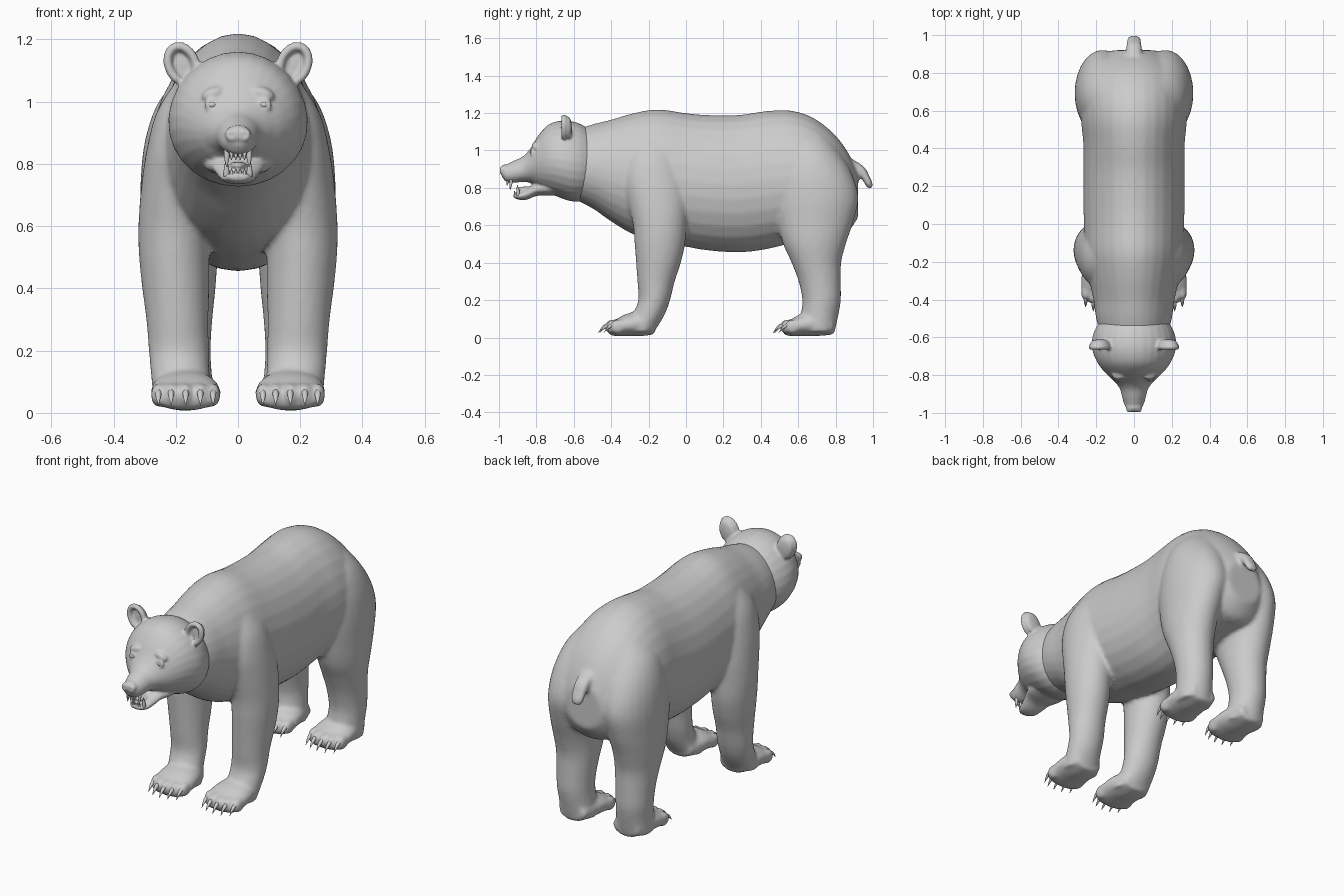
import bpy, bmesh, math
from mathutils import Matrix, Vector

cube = bpy.data.objects.get("Cube")
if cube:
    bpy.data.objects.remove(cube)

SIDES = (-1, 1)


def make_material(name, rgb):
    mat = bpy.data.materials.new(name)
    mat.use_nodes = True
    mat.diffuse_color = (*rgb, 1)
    mat.node_tree.nodes["Principled BSDF"].inputs["Base Color"].default_value = (*rgb, 1)
    return mat


grey = make_material("plain_grey", (0.6, 0.6, 0.6))


def smooth_rows(rows, steps=5):
    """Pass a smooth curve through a list of stations."""
    rows = [Vector(r) for r in rows]
    out = []
    for i in range(len(rows) - 1):
        p0, p1 = rows[max(i - 1, 0)], rows[i]
        p2, p3 = rows[i + 1], rows[min(i + 2, len(rows) - 1)]
        for j in range(steps):
            t = j / steps
            out.append(0.5 * (2 * p1 + (p2 - p0) * t + (2 * p0 - 5 * p1 + 4 * p2 - p3) * t ** 2
                              + (3 * p1 - p0 - 3 * p2 + p3) * t ** 3))
    return out + [rows[-1]]


def loft(bm, rows, axis, side=1, egg=0.0, count=28):
    """Skin oval rings; each station is (x, y, z, half width, half depth)."""
    rings = []
    for x, y, z, a, b in smooth_rows(rows):
        ring = []
        for i in range(count):
            t = math.tau * i / count
            u, v = a * math.cos(t) * (1 - egg * math.sin(t)), b * math.sin(t)
            co = (x + u, y, z + v) if axis == "Y" else (x + u, y + v, z)
            ring.append(bm.verts.new((co[0] * side, co[1], co[2])))
        rings.append(ring)
    for r, q in zip(rings, rings[1:]):
        for i in range(count):
            j = (i + 1) % count
            bm.faces.new((r[i], r[j], q[j], q[i]))
    bm.faces.new(rings[0])
    bm.faces.new(rings[-1])


def loft_profile(bm, rows, egg=0.0):
    """Lengthwise skin from (y, bottom, top, half width)."""
    loft(bm, [(0, y, (lo + hi) / 2, w, (hi - lo) / 2) for y, lo, hi, w in rows], "Y", egg=egg)


def ball(bm, center, size, tilt=0.0):
    m = Matrix.Translation(center) @ Matrix.Rotation(tilt, 4, "Y") @ Matrix.Diagonal((*size, 1))
    bmesh.ops.create_uvsphere(bm, u_segments=16, v_segments=10, radius=1, matrix=m)


def bead_arc(bm, center, rx, rz, r, start, end, count, tilt=0.0):
    """Rounded rim made from overlapping beads."""
    rot = Matrix.Rotation(tilt, 3, "Y")
    for i in range(count):
        t = math.radians(start + (end - start) * i / (count - 1))
        ball(bm, Vector(center) + rot @ Vector((rx * math.cos(t), 0, rz * math.sin(t))), (r, r, r))


def finish(bm, name, voxel=0, passes=0):
    bmesh.ops.recalc_face_normals(bm, faces=bm.faces)
    mesh = bpy.data.meshes.new(name)
    bm.to_mesh(mesh)
    bm.free()
    ob = bpy.data.objects.new(name, mesh)
    bpy.context.collection.objects.link(ob)
    if voxel:
        fuse = ob.modifiers.new("fuse", "REMESH")
        fuse.mode, fuse.voxel_size = "VOXEL", voxel
        soft = ob.modifiers.new("soften", "SMOOTH")
        soft.factor, soft.iterations = 0.5, passes
        bpy.context.view_layer.update()
        dg = bpy.context.evaluated_depsgraph_get()
        ob.data = bpy.data.meshes.new_from_object(ob.evaluated_get(dg))
        ob.modifiers.clear()
        ob.data.name = name
    ob.data.materials.clear()
    ob.data.materials.append(grey)
    ob.data.polygons.foreach_set("use_smooth", [True] * len(ob.data.polygons))
    return ob


# Torso
body = bmesh.new()
loft_profile(body, [
    (-.62, .75, 1.10, .17), (-.5, .69, 1.14, .20), (-.4, .62, 1.165, .215),
    (-.28, .55, 1.20, .24), (-.15, .51, 1.22, .26), (0, .485, 1.2, .265),
    (.12, .465, 1.19, .268), (.28, .455, 1.19, .268), (.42, .47, 1.21, .268),
    (.55, .5, 1.215, .28), (.67, .52, 1.18, .28), (.78, .54, 1.1, .255),
    (.86, .56, 1.0, .2), (.92, .64, .88, .11)], egg=.08)

# Legs
FRONT_LEG = [
    (.17, -.24, .03, .1, .07), (.185, -.2, .12, .095, .085), (.19, -.17, .2, .097, .085),
    (.195, -.16, .3, .1, .1), (.2, -.147, .4, .108, .12), (.205, -.14, .5, .113, .135),
    (.205, -.14, .6, .115, .143), (.197, -.15, .72, .115, .16), (.175, -.17, .85, .118, .17),
    (.145, -.18, .97, .115, .15), (.11, -.18, 1.08, .08, .11)]
HIND_LEG = [
    (.175, .71, .03, .1, .085), (.18, .715, .12, .097, .1), (.185, .725, .2, .097, .103),
    (.185, .715, .3, .103, .113), (.185, .697, .4, .113, .133), (.187, .687, .5, .123, .168),
    (.18, .69, .62, .133, .205), (.165, .692, .75, .148, .23), (.15, .68, .88, .148, .205),
    (.12, .66, 1.0, .135, .155), (.08, .64, 1.1, .09, .1)]
claws = bmesh.new()
TOES = [(-.088, .03), (-.047, .008), (0, 0), (.047, .008), (.088, .03)]


def add_paw(side, shift, heel):
    loft(body, [(.17, heel, .065, .08, .05), (.17, -.25 + shift, .073, .105, .066),
                (.168, -.32 + shift, .067, .113, .059), (.167, -.375 + shift, .052, .11, .044),
                (.166, -.41 + shift, .042, .09, .028)], "Y", side)
    for dx, back in TOES:
        x, y = .168 + dx, -.395 + shift + back
        ball(body, (x * side, y, .058), (.025, .042, .04))
        loft(claws, [(x, y - .015, .07, .011, .012), (x, y - .048, .056, .009, .01),
                     (x, y - .075, .025, .001, .001)], "Y", side, count=10)


for side in SIDES:
    loft(body, FRONT_LEG, "Z", side)
    loft(body, HIND_LEG, "Z", side)
    add_paw(side, 0, -.17)
    add_paw(side, .935, .79)

# Tail
loft(body, [(0, .985, .795, .022, .012), (0, .978, .82, .036, .022), (0, .958, .86, .042, .025),
            (0, .925, .91, .042, .03), (0, .87, .95, .03, .03)], "Z")
finish(body, "body", .011, 8)
finish(claws, "claws")

# Head and upper muzzle
head = bmesh.new()
loft_profile(head, [
    (-.5, .76, 1.1, .17), (-.56, .73, 1.14, .207), (-.62, .73, 1.158, .223),
    (-.68, .75, 1.158, .217), (-.74, .775, 1.135, .19), (-.79, .8, 1.08, .15),
    (-.83, .825, 1.015, .108), (-.87, .832, .97, .076), (-.92, .827, .945, .062),
    (-.96, .832, .925, .049), (-.985, .86, .908, .033)], egg=.06)
# Lower jaw and tongue
loft_profile(head, [
    (-.7, .76, .84, .11), (-.75, .758, .835, .105), (-.8, .757, .828, .085),
    (-.85, .737, .8, .066), (-.89, .736, .777, .054), (-.922, .747, .772, .032)])
ball(head, (0, -.86, .795), (.03, .05, .012))
# Nose pad
ball(head, (0, -.97, .895), (.044, .026, .03))
for side in SIDES:
    # Nostrils, eyelids and brows
    bead_arc(head, (.021 * side, -.989, .893), .014, .013, .007, 0, 330, 12)
    bead_arc(head, (.083 * side, -.826, .99), .02, .013, .007, 0, 345, 14)
    ball(head, (.08 * side, -.8, 1.025), (.04, .025, .022), .35 * side)
    # Cupped ears
    tilt = .4 * side
    ball(head, (.178 * side, -.628, 1.115), (.05, .018, .068), tilt)
    bead_arc(head, (.18 * side, -.652, 1.12), .043, .06, .015, -40, 220, 30, tilt)
finish(head, "head", .007, 4)

# Eyeballs
eyes = bmesh.new()
for side in SIDES:
    ball(eyes, (.083 * side, -.82, .99), (.017, .014, .012))
finish(eyes, "eyes")

# Teeth
teeth = bmesh.new()


def add_tooth(x, y, root, tip, r):
    loft(teeth, [(x, y, root, r, r), (x, y - .002, (root + tip) / 2, r * .8, r * .8),
                 (x, y - .005, tip, r * .15, r * .15)], "Z", count=10)


for side in SIDES:
    add_tooth(.036 * side, -.935, .845, .79, .01)
    add_tooth(.037 * side, -.897, .76, .815, .01)
    for x in (.007, .021):
        add_tooth(x * side, -.952, .845, .812, .007)
        add_tooth(x * side, -.912, .755, .785, .007)
finish(teeth, "teeth")
